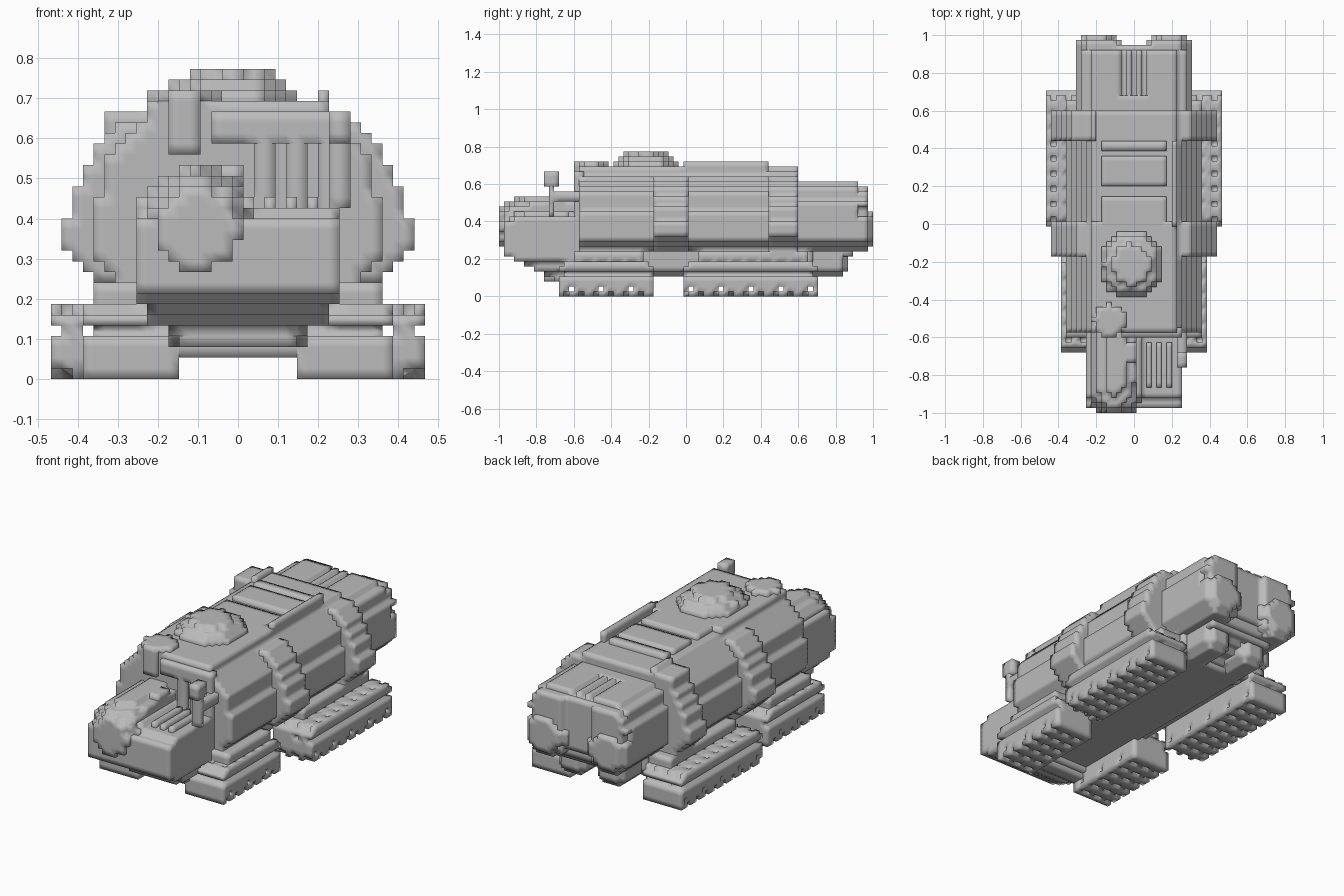
import bpy, math

cube = bpy.data.objects.get("Cube")
if cube:
    bpy.data.objects.remove(cube, do_unlink=True)

V = 2 / 75  # size of one block
grey = bpy.data.materials.new("plain_grey")
grey.use_nodes = True
grey.diffuse_color = (0.5, 0.5, 0.5, 1)
grey.node_tree.nodes["Principled BSDF"].inputs["Base Color"].default_value = (0.5, 0.5, 0.5, 1)

GRID = [(i, j, k) for i in range(-17, 18) for j in range(-37, 38) for k in range(29)]
taken = set()
parts = {}


def part(name, test, cut=None):
    """Claim the free blocks whose centre passes the test."""
    cells = set()
    for c in GRID:
        if c in taken:
            continue
        p = (c[0] * V, c[1] * V, (c[2] + 0.5) * V)
        if test(*p) and not (cut and cut(*c)):
            cells.add(c)
    taken.update(cells)
    parts[name] = cells


def box(x0, x1, y0, y1, z0, z1):
    return lambda x, y, z: x0 <= x <= x1 and y0 <= y <= y1 and z0 <= z <= z1


def mirrored(test):
    return lambda x, y, z: test(abs(x), y, z)


def ellipsoid(cx, cy, cz, rx, ry, rz):
    return lambda x, y, z: ((x - cx) / rx) ** 2 + ((y - cy) / ry) ** 2 + ((z - cz) / rz) ** 2 <= 1


def rod(cx, cz, r, y0, y1, cap_front=0.0, cap_back=0.0):
    """Cylinder along y with rounded ends of the given lengths."""
    def test(x, y, z):
        if not y0 <= y <= y1:
            return False
        f = max(0, 1 - (y - y0) / cap_front) if cap_front else 0
        b = max(0, 1 - (y1 - y) / cap_back) if cap_back else 0
        return math.hypot(x - cx, z - cz) <= r * (0.45 + 0.55 * math.sqrt(1 - max(f, b) ** 2))
    return test


def any_of(*tests):
    return lambda x, y, z: any(t(x, y, z) for t in tests)


def interp(pts, t):
    if t < pts[0][0] or t > pts[-1][0]:
        return -1
    for (a, u), (b, v) in zip(pts, pts[1:]):
        if t <= b:
            return u + (v - u) * (t - a) / (b - a)


def section(pts, y0, y1):
    """Symmetric cross-section (height, half width) run along y."""
    return lambda x, y, z: y0 <= y <= y1 and abs(x) <= interp(pts, z)


# main hull with bulging tank sides
HULL = [(0.24, 0.28), (0.3, 0.35), (0.32, 0.365), (0.45, 0.365), (0.46, 0.34),
        (0.57, 0.32), (0.6, 0.29), (0.67, 0.2)]
BAND = [(0.24, 0.36), (0.30, 0.41), (0.37, 0.445), (0.48, 0.395), (0.56, 0.365), (0.64, 0.31)]
part("main_hull", section(HULL, -0.57, 0.61))

# raised bands wrapping the tanks
for name, y0, y1 in (("front_band", -0.17, 0.0), ("rear_band", 0.44, 0.60)):
    part(name, section(BAND, y0, y1), lambda i, j, k: abs(i) < 9)
part("band_locker", any_of(box(-0.34, -0.19, 0.44, 0.6, 0.6, 0.66),
                           box(-0.23, -0.19, 0.44, 0.6, 0.66, 0.7)))

# belly between the tracks
part("belly", section([(0.12, 0.16), (0.13, 0.22), (0.25, 0.24)], -0.62, 0.68))
part("belly_shelf", section([(0.11, 0.15), (0.14, 0.2)], -0.2, 0.68))


# cab: sloped chin, low open left side, tall rounded right side
def cab_shape(x, y, z):
    chin = 0.08 + max(0, -0.68 - y) * 0.5
    roof = 0.42 if x > 0.03 else 0.45
    if y < -0.93:
        roof = 0.39
    width = 0.16 if z < 0.13 else 0.23 if z < 0.2 else 0.255
    return -0.975 <= y <= -0.57 and chin <= z <= roof and abs(x) <= width


part("cab", cab_shape)
part("cab_bulb", rod(-0.1, 0.375, 0.155, -1.0, -0.57, 0.17))
part("cab_chin", box(-0.15, 0.15, -0.76, -0.6, 0.06, 0.13),
     lambda i, j, k: k * V < 0.05 - (j * V + 0.68) * 0.4)
part("cab_deck_ridges", box(0.04, 0.23, -0.87, -0.62, 0.42, 0.46),
     lambda i, j, k: i % 2 == 0)
part("cab_roof_hatch", box(-0.14, 0.0, -0.74, -0.62, 0.5, 0.54))

# mast beside the cab with a knob on top
part("mast", any_of(box(0.23, 0.28, -0.74, -0.7, 0.42, 0.6),
                    box(0.23, 0.28, -0.7, -0.57, 0.52, 0.56)))
part("mast_knob", box(0.22, 0.28, -0.76, -0.68, 0.58, 0.67))

# upper deck
part("upper_deck", section([(0.6, 0.25), (0.64, 0.23), (0.68, 0.2)], -0.57, 0.0))
part("deck_rails", mirrored(box(0.18, 0.235, -0.58, 0.0, 0.62, 0.69)))
part("front_crossbar", box(-0.06, 0.25, -0.6, -0.55, 0.59, 0.66))
part("front_wall_plates", any_of(box(0.03, 0.095, -0.6, -0.56, 0.4, 0.59),
                                 box(0.12, 0.17, -0.6, -0.56, 0.4, 0.59),
                                 box(0.2, 0.25, -0.6, -0.56, 0.4, 0.59)))
part("round_turret", lambda x, y, z: 0.56 <= z <= 0.72 and math.hypot(x + 0.13, y + 0.51) <= 0.085)
part("dome", ellipsoid(-0.015, -0.215, 0.65, 0.19, 0.205, 0.13))

# raised roof housing, side rail and low tail
part("roof_housing", box(-0.175, 0.175, -0.01, 0.44, 0.64, 0.7),
     lambda i, j, k: k == 25 and j in (0, 6, 7, 14))
part("roof_tail", box(-0.12, 0.12, 0.44, 0.68, 0.6, 0.67),
     lambda i, j, k: k > 22 and j > 22)
part("roof_rail", box(0.19, 0.22, 0.0, 0.44, 0.62, 0.72))

# rear engine block with two round tanks and small nozzles below
REAR = [(0.24, 0.25), (0.3, 0.295), (0.5, 0.295), (0.56, 0.28), (0.61, 0.23)]
part("rear_block", section(REAR, 0.61, 0.92),
     lambda i, j, k: k == 22 and abs(i) < 4 and i % 2 == 0 and j > 25)
part("rear_block_end", section([(0.3, 0.25), (0.5, 0.295), (0.59, 0.25)], 0.92, 0.975),
     lambda i, j, k: j == 36 and abs(i) < 4)
part("rear_tanks", mirrored(rod(0.19, 0.36, 0.125, 0.58, 1.0, 0, 0.07)))
part("rear_nozzles", mirrored(rod(0.12, 0.19, 0.085, 0.6, 0.86, 0, 0.05)))
part("rear_underside", lambda x, y, z: 0.6 <= y <= 0.92 and abs(x) <= 0.2
     and 0.13 + (y - 0.68) * 0.45 <= z <= 0.26)


# crawler tracks with rounded ends and notched treads
def track(x0, x1, y0, y1):
    def test(x, y, z):
        end = min(y - y0, y1 - y)
        return x0 <= abs(x) <= x1 and end >= 0 and z <= 0.19 and end >= (z - 0.15) * 1.2
    return test


def tread(i, j, k):
    a = abs(i)
    if k == 0:
        return j % 3 == 0 and a % 3 != 0
    if k == 1:
        return j % 6 == 1
    if k == 4:
        return a in (14, 17) or j in (-25, 26)
    return k == 6 and j % 3 == 1 and a % 3 == 1


for name, x0, x1, y0, y1 in (("front", 0.15, 0.385, -0.67, -0.18),
                             ("rear", 0.23, 0.47, -0.005, 0.70)):
    part(name + "_tracks", track(x0, x1, y0, y1), tread)
    part(name + "_suspension", mirrored(box(0.18, 0.365, y0 + 0.06, y1 - 0.05, 0.18, 0.25)))

# corner points of a block face for each of the six directions
SIDES = []
for axis in range(3):
    for s in (0, 1):
        quad = []
        for u, v in ((0, 0), (1, 0), (1, 1), (0, 1)):
            p = [0, 0, 0]
            p[axis], p[(axis + 1) % 3], p[(axis + 2) % 3] = s, u, v
            quad.append(tuple(p))
        step = [0, 0, 0]
        step[axis] = 2 * s - 1
        SIDES.append((step, quad if s else quad[::-1]))

# turn every part into a softly shaded mesh of its exposed faces
for name, cells in parts.items():
    index, faces = {}, []
    for c in sorted(cells):
        for step, quad in SIDES:
            if tuple(a + b for a, b in zip(c, step)) not in taken:
                corners = [tuple(a + b for a, b in zip(c, q)) for q in quad]
                faces.append([index.setdefault(p, len(index)) for p in corners])
    if not faces:
        continue
    mesh = bpy.data.meshes.new(name)
    mesh.from_pydata([((x - 0.5) * V, (y - 0.5) * V, z * V) for x, y, z in index], [], faces)
    mesh.materials.append(grey)
    mesh.shade_smooth()
    bpy.context.collection.objects.link(bpy.data.objects.new(name, mesh))
